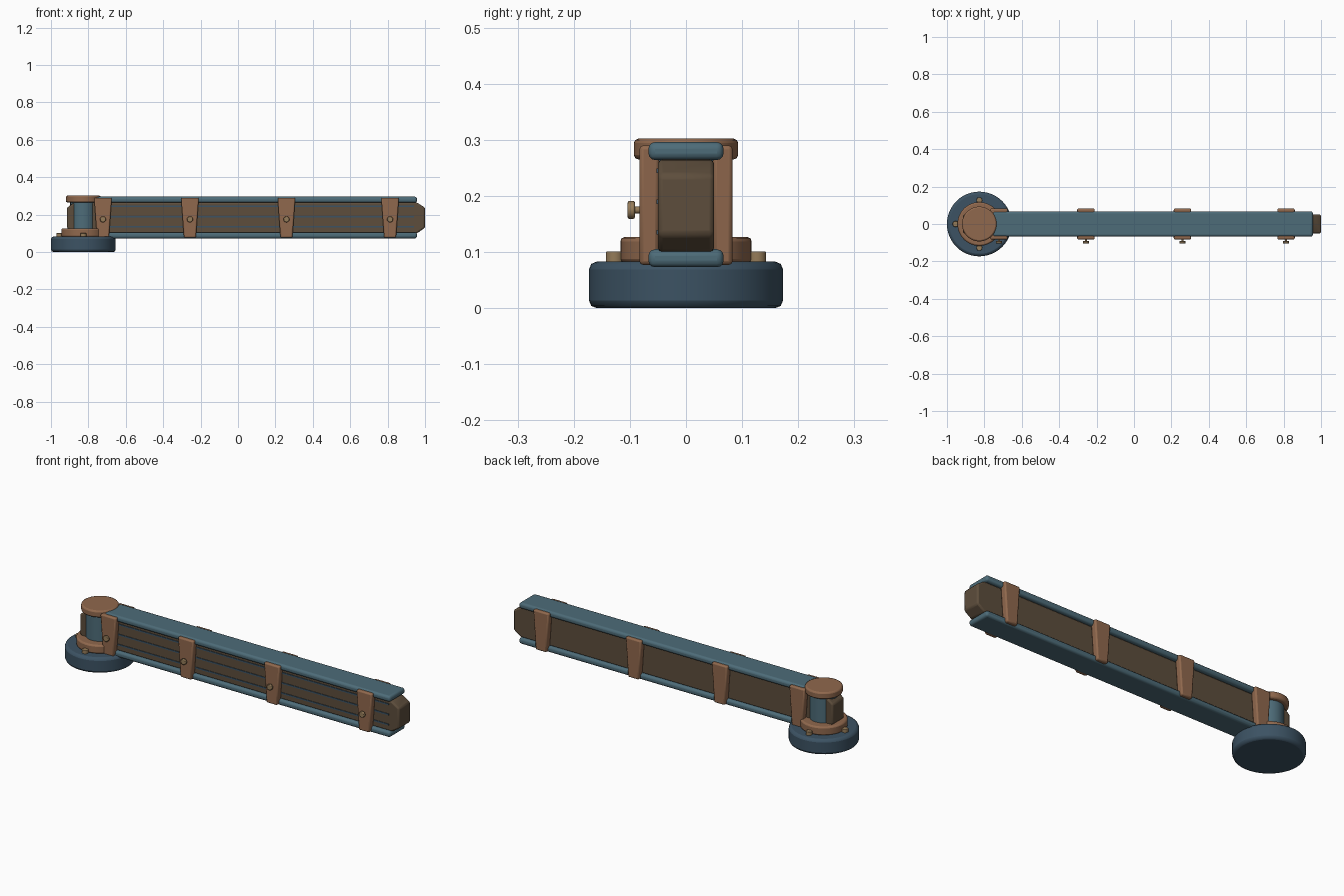
import bpy, bmesh
from mathutils import Matrix, Vector
from math import pi, cos, sin

if "Cube" in bpy.data.objects:
    bpy.data.objects.remove(bpy.data.objects["Cube"])

def material(name, rgb):
    m = bpy.data.materials.new(name)
    m.diffuse_color = (*rgb, 1)
    m.use_nodes = True
    m.node_tree.nodes["Principled BSDF"].inputs["Base Color"].default_value = m.diffuse_color
    return m

NAVY = material("dark_blue", (0.045, 0.085, 0.125))
STEEL = material("steel_blue", (0.075, 0.15, 0.19))
COPPER = material("copper", (0.28, 0.14, 0.075))
WOOD = material("wood", (0.11, 0.075, 0.045))
BRASS = material("brass", (0.30, 0.20, 0.10))
PX = -0.827  # pivot axis

def finish(name, bm, mat, bevel=0.0, segments=2):
    bmesh.ops.recalc_face_normals(bm, faces=bm.faces)
    mesh = bpy.data.meshes.new(name)
    bm.to_mesh(mesh)
    bm.free()
    ob = bpy.data.objects.new(name, mesh)
    bpy.context.collection.objects.link(ob)
    mesh.materials.append(mat)
    if bevel:
        b = ob.modifiers.new("bevel", 'BEVEL')
        b.width, b.segments, b.limit_method = bevel, segments, 'ANGLE'
    bpy.ops.object.select_all(action='DESELECT')
    bpy.context.view_layer.objects.active = ob
    ob.select_set(True)
    bpy.ops.object.shade_smooth_by_angle(angle=0.6)
    return ob

def cylinder(name, a, b, r, mat, bevel=0.0, sides=48):
    a, b = Vector(a), Vector(b)
    d = b - a
    rot = d.to_track_quat('Z', 'Y').to_matrix().to_4x4()
    bm = bmesh.new()
    bmesh.ops.create_cone(bm, cap_ends=True, segments=sides, radius1=r, radius2=r,
                          depth=d.length, matrix=Matrix.Translation((a + b) / 2) @ rot)
    return finish(name, bm, mat, bevel)

def box(name, lo, hi, mat, bevel=0.0, segments=2):
    lo, hi = Vector(lo), Vector(hi)
    bm = bmesh.new()
    bmesh.ops.create_cube(bm, size=1, matrix=Matrix.Translation((lo + hi) / 2)
                          @ Matrix.Diagonal((*(hi - lo), 1)))
    return finish(name, bm, mat, bevel, segments)

def plate(name, outline, y0, y1, mat, bevel):
    # extrude an x-z outline along y
    bm = bmesh.new()
    f = bm.faces.new([bm.verts.new((x, y0, z)) for x, z in outline])
    ext = bmesh.ops.extrude_face_region(bm, geom=[f])
    bmesh.ops.translate(bm, vec=(0, y1 - y0, 0),
                        verts=[v for v in ext["geom"] if isinstance(v, bmesh.types.BMVert)])
    return finish(name, bm, mat, bevel)

# pivot: base, collar, post and cap
cylinder("base_disc", (PX, 0, 0), (PX, 0, 0.083), 0.173, NAVY, 0.014)
cylinder("collar", (PX, 0, 0.08), (PX, 0, 0.127), 0.117, COPPER, 0.008)
cylinder("pivot_post", (PX, 0, 0.12), (PX, 0, 0.27), 0.07, STEEL)
cylinder("pivot_cap", (PX, 0, 0.265), (PX, 0, 0.302), 0.093, COPPER, 0.008)
for i in range(4):
    x, y = PX + 0.127 * cos(i * pi / 2), 0.127 * sin(i * pi / 2)
    cylinder("base_bolt", (x, y, 0.08), (x, y, 0.101), 0.016, BRASS, 0.002, 20)

# wooden beam with chamfered ends
plate("beam_core", [(-0.915, 0.13), (-0.875, 0.10), (0.957, 0.10), (1.0, 0.13),
                    (1.0, 0.237), (0.957, 0.265), (-0.875, 0.265), (-0.915, 0.237)],
      -0.05, 0.05, WOOD, 0.008)

# dark inlay strips on the front face
for z in (0.135, 0.19, 0.245):
    box("inlay_strip", (-0.70, -0.053, z - 0.004), (0.94, -0.045, z + 0.004), NAVY)

# upper and lower rails
for name, z in (("upper_rail", 0.28), ("lower_rail", 0.089)):
    box(name, (-0.755, -0.067, z - 0.016), (0.957, 0.067, z + 0.016), STEEL, 0.012, 3)

# tapered straps on both sides, bolts on the front
for x in (-0.722, -0.257, 0.259, 0.813):
    outline = [(x - 0.032, 0.077), (x + 0.032, 0.077), (x + 0.047, 0.29), (x - 0.047, 0.29)]
    for s in (-1, 1):
        plate("strap", outline, s * 0.048, s * 0.083, COPPER, 0.007)
    cylinder("strap_bolt_shank", (x, -0.078, 0.175), (x, -0.094, 0.175), 0.006, BRASS, 0, 12)
    cylinder("strap_bolt", (x, -0.091, 0.175), (x, -0.104, 0.175), 0.016, BRASS, 0.003, 20)
